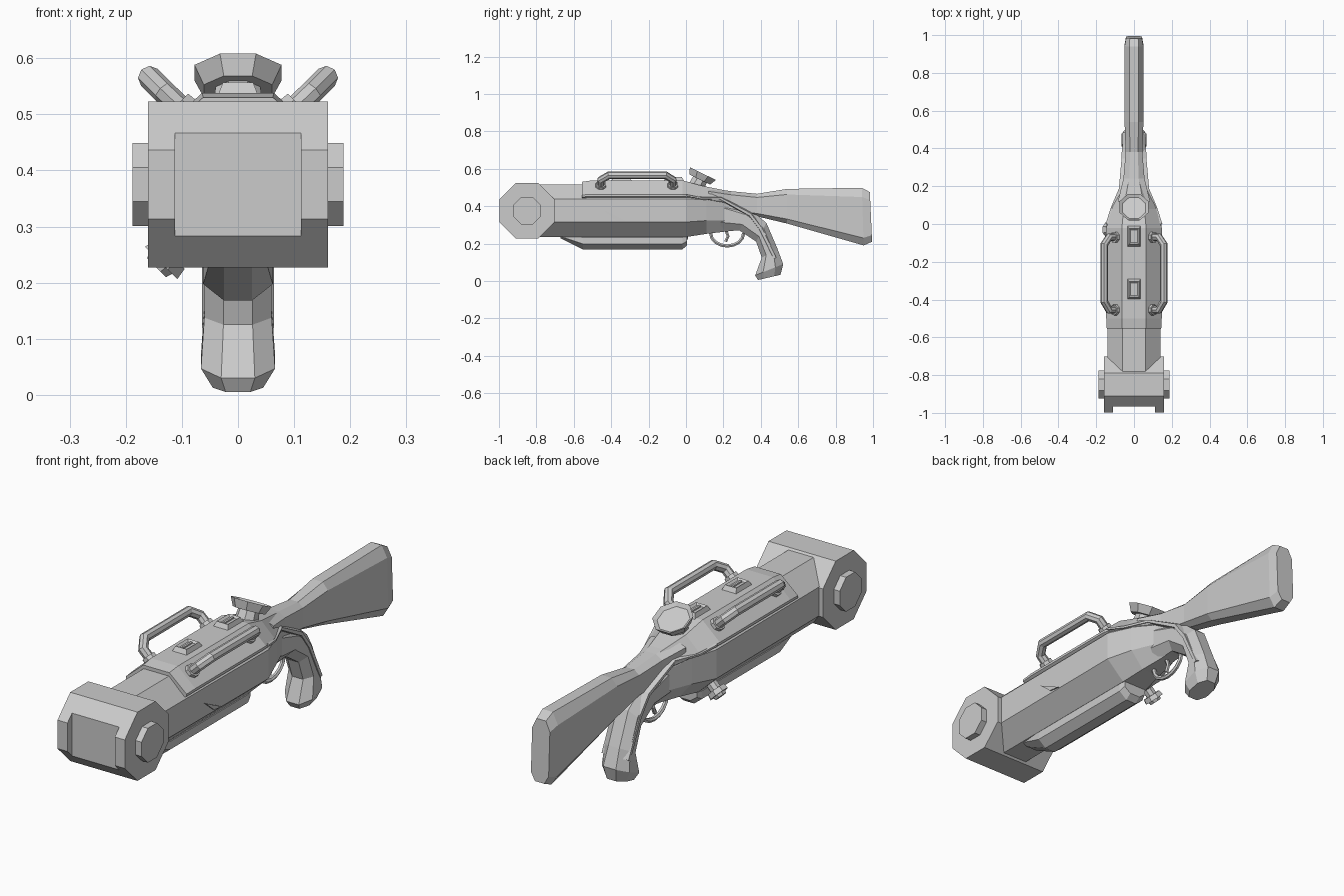
import bpy, bmesh, math
from mathutils import Vector, Matrix

old = bpy.data.objects.get("Cube")
if old:
    bpy.data.objects.remove(old, do_unlink=True)

grey = bpy.data.materials.new("plain_grey")
grey.use_nodes = True
grey.diffuse_color = (0.6, 0.6, 0.6, 1)
grey.node_tree.nodes["Principled BSDF"].inputs["Base Color"].default_value = (0.6, 0.6, 0.6, 1)


def finish(name, bm):
    bmesh.ops.recalc_face_normals(bm, faces=bm.faces)
    mesh = bpy.data.meshes.new(name)
    bm.to_mesh(mesh)
    bm.free()
    mesh.materials.append(grey)
    obj = bpy.data.objects.new(name, mesh)
    bpy.context.collection.objects.link(obj)
    return obj


def loft(name, sections, lo=0.28, hi=0.72):
    """Eight-sided skin; each section is (low y, low z, high y, high z, half width, half flat)."""
    bm = bmesh.new()
    rings = []
    for y0, z0, y1, z1, w, flat in sections:
        a, b = Vector((0, y0, z0)), Vector((0, y1, z1))
        half = [(0, flat), (lo, w), (hi, w), (1, flat)]
        outline = half + [(t, -x) for t, x in reversed(half)]
        rings.append([bm.verts.new(a.lerp(b, t) + Vector((x, 0, 0))) for t, x in outline])
    n = len(rings[0])
    for r, s in zip(rings, rings[1:]):
        for i in range(n):
            j = (i + 1) % n
            bm.faces.new((r[i], r[j], s[j], s[i]))
    bm.faces.new(rings[0])
    bm.faces.new(rings[-1])
    return finish(name, bm)


def upright(*rows):
    """Sections standing upright: (y, bottom, top, half width, half flat)."""
    return [(y, b, y, t, w, f) for y, b, t, w, f in rows]


def disc(name, base, axis, r1, r2, depth, recess=0):
    """Octagonal disc from a base point along an axis, with an optional sunken end."""
    axis = Vector(axis).normalized()
    bm = bmesh.new()
    turn = axis.to_track_quat('Z', 'Y').to_matrix().to_4x4()
    place = Matrix.Translation(Vector(base) + axis * depth / 2)
    bmesh.ops.create_cone(bm, cap_ends=True, segments=8, radius1=r1, radius2=r2, depth=depth,
                          matrix=place @ turn @ Matrix.Rotation(math.pi / 8, 4, 'Z'))
    if recess:
        bm.normal_update()
        end = max(bm.faces, key=lambda f: f.normal.dot(axis))
        bmesh.ops.inset_region(bm, faces=[end], thickness=r2 * 0.2)
        bmesh.ops.translate(bm, verts=end.verts, vec=-axis * recess)
    return finish(name, bm)


def box(name, centre, size):
    bm = bmesh.new()
    bmesh.ops.create_cube(bm, size=1, matrix=Matrix.Translation(centre) @ Matrix.Diagonal((*size, 1)))
    return finish(name, bm)


def tube(name, points, radius, sides=2):
    curve = bpy.data.curves.new(name, 'CURVE')
    curve.dimensions = '3D'
    curve.bevel_depth = radius
    curve.bevel_resolution = sides
    curve.use_fill_caps = True
    spline = curve.splines.new('POLY')
    spline.points.add(len(points) - 1)
    for p, co in zip(spline.points, points):
        p.co = (*co, 1)
    spline.use_smooth = False
    curve.materials.append(grey)
    obj = bpy.data.objects.new(name, curve)
    bpy.context.collection.objects.link(obj)
    bpy.ops.object.select_all(action='DESELECT')
    obj.select_set(True)
    bpy.context.view_layer.objects.active = obj
    bpy.ops.object.convert(target='MESH')


# Octagonal front head with a slot cut across its face
head = disc("front_head", (-0.16, -0.85, 0.375), (1, 0, 0), 0.16, 0.16, 0.32)
cutter = box("slot_cutter", (0, -1.0, 0.375), (0.225, 0.066, 0.4))
cutter.hide_render = True
cut = head.modifiers.new("slot", 'BOOLEAN')
cut.operation = 'DIFFERENCE'
cut.solver = 'EXACT'
cut.object = cutter
bpy.context.view_layer.objects.active = head
bpy.ops.object.modifier_apply(modifier=cut.name)
bpy.data.objects.remove(cutter, do_unlink=True)
for side in (-1, 1):
    disc("head_cap", (side * 0.15, -0.85, 0.375), (side, 0, 0), 0.08, 0.08, 0.038)

# Main body and its raised top cover
loft("body", upright((-0.82, 0.235, 0.515, 0.14, 0.06),
                     (0.0, 0.235, 0.515, 0.145, 0.06),
                     (0.11, 0.252, 0.5, 0.105, 0.045),
                     (0.22, 0.265, 0.465, 0.06, 0.03),
                     (0.32, 0.275, 0.4, 0.05, 0.025)), 0.286, 0.73)
loft("top_cover", upright((-0.555, 0.4, 0.53, 0.144, 0.062),
                          (-0.5, 0.4, 0.538, 0.147, 0.064),
                          (-0.02, 0.4, 0.538, 0.147, 0.064),
                          (0.08, 0.4, 0.51, 0.118, 0.055),
                          (0.22, 0.38, 0.482, 0.062, 0.03)), 0.38, 0.46)

# Shoulder stock
loft("stock", [(0.12, 0.38, 0.12, 0.498, 0.085, 0.035),
               (0.24, 0.36, 0.24, 0.48, 0.056, 0.025),
               (0.38, 0.345, 0.38, 0.466, 0.044, 0.02),
               (0.54, 0.307, 0.54, 0.492, 0.05, 0.025),
               (0.95, 0.19, 0.94, 0.498, 0.05, 0.025),
               (0.995, 0.21, 0.983, 0.475, 0.042, 0.022)], 0.13, 0.84)

# Pistol grip and the raised trim running along its back edge
loft("grip", [(0.17, 0.265, 0.21, 0.44, 0.066, 0.03),
              (0.285, 0.27, 0.34, 0.385, 0.062, 0.03),
              (0.375, 0.21, 0.43, 0.31, 0.06, 0.026),
              (0.405, 0.125, 0.49, 0.17, 0.06, 0.026),
              (0.37, 0.03, 0.52, 0.09, 0.066, 0.03),
              (0.385, 0.005, 0.505, 0.033, 0.045, 0.022)])
loft("grip_trim", [(0.0, 0.45, 0.0, 0.468, 0.15, 0.1),
                   (0.08, 0.432, 0.085, 0.452, 0.124, 0.09),
                   (0.18, 0.43, 0.19, 0.452, 0.08, 0.05),
                   (0.335, 0.34, 0.35, 0.37, 0.066, 0.035),
                   (0.385, 0.27, 0.415, 0.288, 0.064, 0.03),
                   (0.462, 0.115, 0.49, 0.128, 0.064, 0.03)])

# Lower rail
loft("lower_rail", upright((-0.67, 0.228, 0.26, 0.05, 0.025),
                           (-0.55, 0.168, 0.26, 0.062, 0.025),
                           (-0.02, 0.168, 0.26, 0.062, 0.025),
                           (0.005, 0.19, 0.26, 0.055, 0.025)), 0.32, 0.7)

# Two splayed carrying handles with collars
for side in (-1, 1):
    path = [(0.095, -0.455, 0.505), (0.132, -0.455, 0.54), (0.158, -0.41, 0.566),
            (0.158, -0.11, 0.566), (0.132, -0.07, 0.54), (0.095, -0.07, 0.505)]
    tube("carry_handle", [(side * x, y, z) for x, y, z in path], 0.021)
    for y in (-0.455, -0.07):
        disc("handle_collar", (side * 0.088, y, 0.498), (side, 0, 1), 0.032, 0.029, 0.028)

# Raised vents along the top
for y in (-0.065, -0.345):
    bm = bmesh.new()
    bmesh.ops.create_cone(bm, cap_ends=True, segments=4, radius1=0.05, radius2=0.038, depth=0.022,
                          matrix=Matrix.Translation((0, y, 0.546)) @ Matrix.Diagonal((1, 1.55, 1, 1))
                          @ Matrix.Rotation(math.pi / 4, 4, 'Z'))
    bm.normal_update()
    lid = max(bm.faces, key=lambda f: f.normal.z)
    bmesh.ops.inset_region(bm, faces=[lid], thickness=0.013)
    bmesh.ops.translate(bm, verts=lid.verts, vec=(0, 0, -0.008))
    finish("top_vent", bm)
    box("vent_bar", (0, y, 0.549), (0.009, 0.06, 0.012))

# Tilted gauge on top
tilt = Vector((0, 0.44, 0.9)).normalized()
top = Vector((0, 0.09, 0.574))
disc("gauge_neck", top - tilt * 0.1, tilt, 0.05, 0.042, 0.075)
disc("gauge_dial", top - tilt * 0.036, tilt, 0.066, 0.084, 0.036, recess=0.012)

# Knob on the right underside
down = Vector((-1, 0, -1)).normalized()
knob = Vector((-0.1, -0.03, 0.272))
disc("knob_shaft", knob, down, 0.024, 0.024, 0.05)
disc("knob_wheel", knob + down * 0.03, down, 0.04, 0.044, 0.022)
disc("knob_tip", knob + down * 0.052, down, 0.03, 0.026, 0.012)

# Trigger guard and trigger
arc = [math.pi * i / 8 for i in range(9)]
tube("trigger_guard", [(0, 0.22 - 0.088 * math.cos(a), 0.255 - 0.068 * math.sin(a)) for a in arc], 0.01, 1)
tube("trigger", [(0, 0.21, 0.28), (0, 0.225, 0.24), (0, 0.212, 0.21)], 0.009, 1)

# Pointed scar on the left flank
bm = bmesh.new()
scar = [(-0.435, 0.375), (-0.32, 0.318), (-0.375, 0.325)]
face = bm.faces.new([bm.verts.new((0.14, y, z)) for y, z in scar])
solid = bmesh.ops.extrude_face_region(bm, geom=[face])
bmesh.ops.translate(bm, verts=[v for v in solid["geom"] if isinstance(v, bmesh.types.BMVert)],
                    vec=(0.009, 0, 0))
finish("flank_scar", bm)
